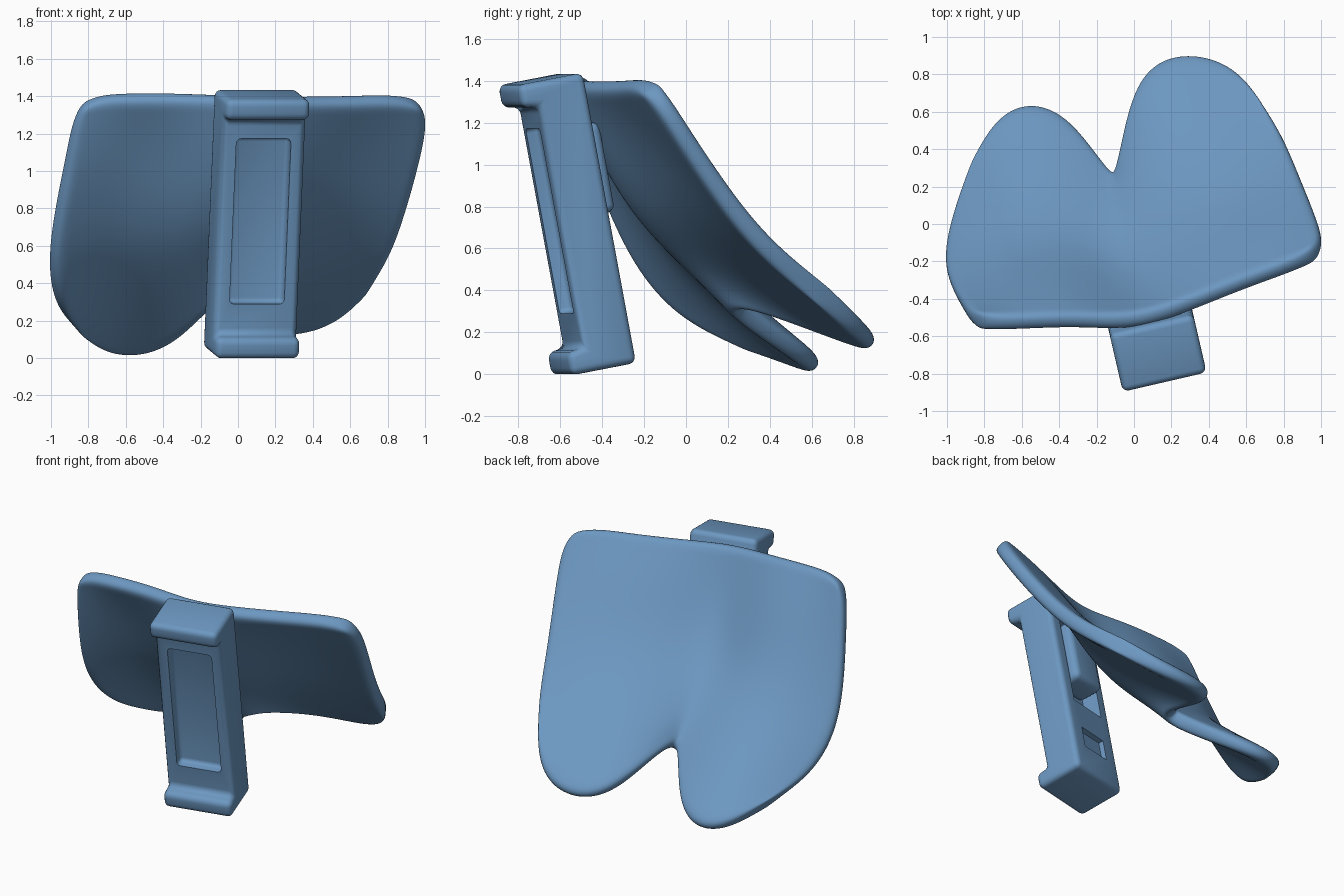
import bpy, bmesh, math
from mathutils import Matrix

if "Cube" in bpy.data.objects:
    bpy.data.objects.remove(bpy.data.objects["Cube"])

blue = bpy.data.materials.new("blue_plastic")
blue.diffuse_color = (.15, .31, .53, 1)
blue.use_nodes = True
blue.node_tree.nodes["Principled BSDF"].inputs["Base Color"].default_value = blue.diffuse_color


def make_object(name, verts, faces, matrix=None):
    mesh = bpy.data.meshes.new(name)
    mesh.from_pydata(verts, [], faces)
    bm = bmesh.new()
    bm.from_mesh(mesh)
    bmesh.ops.recalc_face_normals(bm, faces=bm.faces)
    bm.to_mesh(mesh)
    bm.free()
    mesh.materials.append(blue)
    obj = bpy.data.objects.new(name, mesh)
    bpy.context.collection.objects.link(obj)
    if matrix:
        obj.matrix_world = matrix
    return obj


def extrude_profile(name, profile, width, matrix):
    """Extrude a (y, z) side profile symmetrically along local x."""
    n = len(profile)
    verts = [(s * width / 2, y, z) for s in (-1, 1) for y, z in profile]
    faces = [list(range(n)), list(range(2 * n - 1, n - 1, -1))]
    faces += [[i, (i + 1) % n, n + (i + 1) % n, n + i] for i in range(n)]
    return make_object(name, verts, faces, matrix)


def block(name, width, y0, y1, z0, z1, matrix):
    return extrude_profile(name, [(y0, z0), (y1, z0), (y1, z1), (y0, z1)], width, matrix)


def bevel(obj, width, segments=4):
    m = obj.modifiers.new("bevel", 'BEVEL')
    m.width, m.segments, m.angle_limit = width, segments, math.radians(30)


def finish(obj, angle):
    bpy.ops.object.select_all(action='DESELECT')
    obj.select_set(True)
    bpy.context.view_layer.objects.active = obj
    bpy.ops.object.convert(target='MESH')
    bpy.ops.object.shade_smooth_by_angle(angle=math.radians(angle))


# Curved pad: coarse control sheet, top edge first, two lobes in the last row
rows = [
    [(-.87, -.53, 1.40), (-.6, -.54, 1.41), (-.3, -.52, 1.41), (0, -.54, 1.40),
     (.3, -.44, 1.39), (.65, -.30, 1.39), (1.03, -.17, 1.41)],
    [(-.91, -.46, 1.1), (-.6, -.35, 1.13), (-.3, -.35, 1.10), (0, -.43, 1.07),
     (.28, -.25, 1.09), (.63, -.07, 1.12), (1.0, -.02, 1.15)],
    [(-1.03, -.26, .54), (-.68, -.12, .67), (-.35, -.14, .72), (-.02, -.27, .79),
     (.28, -.02, .8), (.6, .15, .79), (.89, .24, .76)],
    [(-.97, 0, .25), (-.7, .2, .35), (-.4, .18, .42), (-.06, -.07, .60),
     (.15, .33, .5), (.52, .46, .49), (.81, .44, .54)],
    [(-.86, .3, .16), (-.7, .66, .005), (-.33, .64, .03), (-.03, 0, .45),
     (-.06, .92, .12), (.49, .92, .12), (.69, .64, .40)],
]
cols = len(rows[0])
quads = [(r * cols + c, r * cols + c + 1, (r + 1) * cols + c + 1, (r + 1) * cols + c)
         for r in range(len(rows) - 1) for c in range(cols - 1)]
pad = make_object("pad", [p for row in rows for p in row], quads)
sub = pad.modifiers.new("shape", 'SUBSURF')
sub.levels = sub.render_levels = 2
sub.boundary_smooth = 'ALL'
solid = pad.modifiers.new("thickness", 'SOLIDIFY')
solid.thickness, solid.offset = 0.10, 0
sub = pad.modifiers.new("round_rim", 'SUBSURF')
sub.levels = sub.render_levels = 3
finish(pad, 180)

# Leaning, slightly turned clip bracket with lips at both ends
frame = (Matrix.Translation((.10, -.567, .716))
         @ Matrix.Rotation(math.radians(13), 4, 'Z')
         @ Matrix.Rotation(math.radians(10.7), 4, 'X'))
half = [(.163, .705), (-.164, .705), (-.164, .595), (-.082, .585)]
profile = half + [(y, -z) for y, z in reversed(half)]
bracket = extrude_profile("clip_bracket", profile, .46, frame)
bevel(bracket, .035)

# Front window recess, rear hollow and small rear pocket
cutters = [block("front_window_cutter", .30, -.3, -.02, -.42, .48, frame),
           block("rear_hollow_cutter", .28, .05, .3, -.15, .5, frame),
           block("rear_pocket_cutter", .22, .13, .3, -.5, -.35, frame)]
bevel(cutters[0], .025, 3)
for cutter in cutters:
    cut = bracket.modifiers.new(cutter.name, 'BOOLEAN')
    cut.operation, cut.object, cut.solver = 'DIFFERENCE', cutter, 'EXACT'
    cutter.hide_render = True
finish(bracket, 35)
for cutter in cutters:
    bpy.data.objects.remove(cutter)

# Mount joining the bracket to the pad
mount = block("pad_mount", .26, .04, .22, .02, .46, frame)
bevel(mount, .04)
finish(mount, 35)
